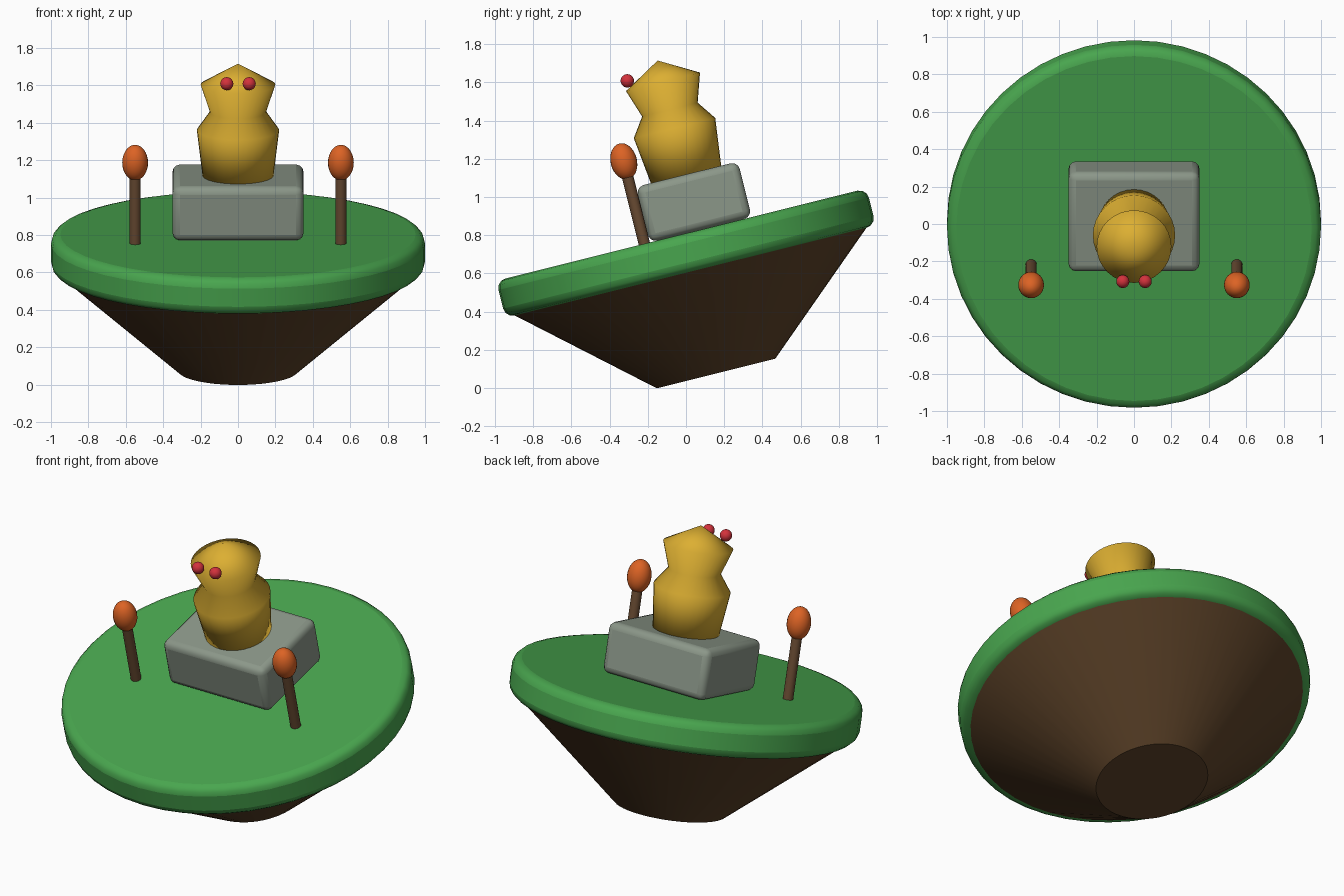
import bpy, bmesh, math
from mathutils import Matrix, Vector

if "Cube" in bpy.data.objects:
    bpy.data.objects.remove(bpy.data.objects["Cube"])

# The whole island is built upright around the disc centre, then tilted
TILT = Matrix.Translation((0, 0, 0.706)) @ Matrix.Rotation(math.radians(14), 4, 'X')


def material(name, rgb):
    m = bpy.data.materials.new(name)
    m.diffuse_color = (*rgb, 1)
    m.use_nodes = True
    m.node_tree.nodes["Principled BSDF"].inputs["Base Color"].default_value = m.diffuse_color
    return m


GREEN = material("grass_green", (0.066, 0.38, 0.077))
EARTH = material("earth_brown", (0.107, 0.054, 0.021))
STONE = material("stone_grey", (0.26, 0.31, 0.25))
GOLD = material("gold", (0.72, 0.43, 0.032))
WOOD = material("wood_brown", (0.14, 0.07, 0.032))
FLAME = material("flame_orange", (0.72, 0.125, 0.018))
RED = material("eye_red", (0.65, 0.032, 0.045))


def finish(name, bm, mat, loc=(0, 0, 0), bevel=0, angle=35):
    """Turn a bmesh into a tilted, smooth-shaded object."""
    bmesh.ops.recalc_face_normals(bm, faces=bm.faces)
    me = bpy.data.meshes.new(name)
    bm.to_mesh(me)
    bm.free()
    me.materials.append(mat)
    ob = bpy.data.objects.new(name, me)
    bpy.context.collection.objects.link(ob)
    ob.matrix_world = TILT @ Matrix.Translation(loc)
    if bevel:
        b = ob.modifiers.new("rounded_edges", 'BEVEL')
        b.width, b.segments = bevel, 3
        b.limit_method = 'ANGLE'
        b.angle_limit = math.radians(40)
    bpy.ops.object.select_all(action='DESELECT')
    ob.select_set(True)
    bpy.context.view_layer.objects.active = ob
    bpy.ops.object.shade_smooth_by_angle(angle=math.radians(angle))
    return ob


def lathe(name, profile, mat, loc=(0, 0, 0), sides=48, **kw):
    """Spin (radius, height) points round the z axis and cap open ends."""
    bm = bmesh.new()
    rings = []
    for r, z in profile:
        if r == 0:
            rings.append([bm.verts.new((0, 0, z))] * sides)
        else:
            rings.append([bm.verts.new((r * math.cos(a), r * math.sin(a), z))
                          for a in (2 * math.pi * i / sides for i in range(sides))])
    for lo, hi in zip(rings, rings[1:]):
        for i in range(sides):
            j = (i + 1) % sides
            bm.faces.new(list(dict.fromkeys((lo[i], lo[j], hi[j], hi[i]))))
    for ring, (r, z) in ((rings[0], profile[0]), (rings[-1], profile[-1])):
        if r:
            bm.faces.new(ring)
    return finish(name, bm, mat, loc, **kw)


def ball(name, mat, loc, radius, stretch=1):
    bm = bmesh.new()
    bmesh.ops.create_uvsphere(bm, u_segments=24, v_segments=16, radius=radius)
    bmesh.ops.scale(bm, vec=(1, 1, stretch), verts=bm.verts)
    return finish(name, bm, mat, loc, angle=180)


# Floating island: grassy disc over an earth cone
lathe("grass_disc", [(1, -0.1), (1, 0.1)], GREEN, bevel=0.05)
lathe("earth_cone", [(0.32, -0.65), (0.95, -0.1)], EARTH)

# Stone pedestal
bm = bmesh.new()
bmesh.ops.create_cube(bm, size=1)
bmesh.ops.scale(bm, vec=(0.7, 0.55, 0.3), verts=bm.verts)
finish("pedestal", bm, STONE, (0, 0.105, 0.25), bevel=0.04)

# Gold idol
lathe("idol", [(0.19, 0.4), (0.22, 0.65), (0.15, 0.75), (0.2, 0.9), (0, 1.015)],
      GOLD, (0, 0.1, 0), sides=32, angle=180)

# Eyes and torches, one of each per side
for side, s in (("left", -1), ("right", 1)):
    ball(f"eye_{side}", RED, (s * 0.06, -0.08, 0.95), 0.035)
    lathe(f"torch_stick_{side}", [(0.03, 0.09), (0.03, 0.5)], WOOD,
          (s * 0.55, -0.2, 0), sides=16)
    ball(f"torch_flame_{side}", FLAME, (s * 0.55, -0.2, 0.545), 0.069, 1.4)
